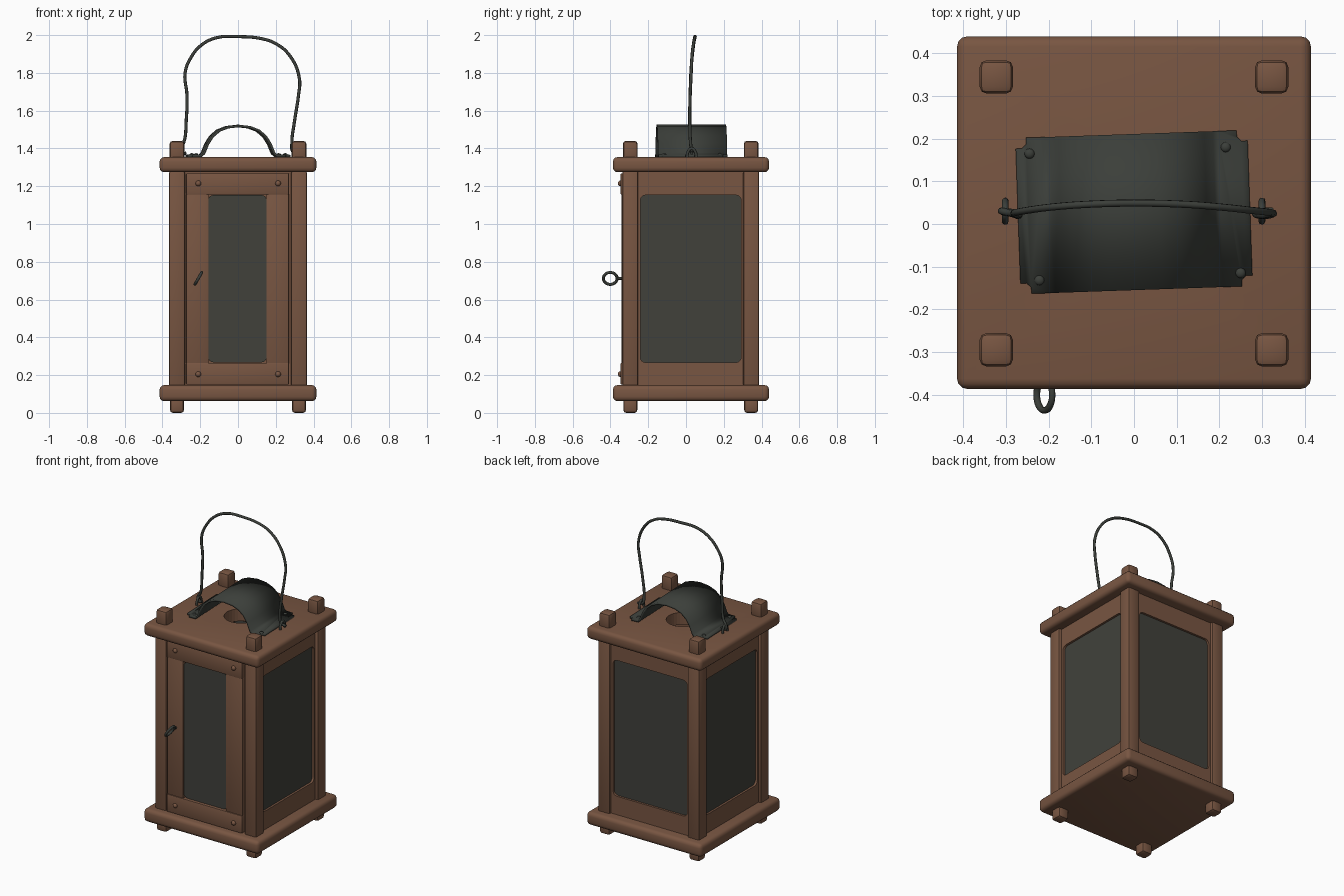
import bpy, bmesh, math
from mathutils import Matrix, Vector

if "Cube" in bpy.data.objects:
    bpy.data.objects.remove(bpy.data.objects["Cube"])

CY = 0.025  # centre of the body in y


def material(name, color):
    m = bpy.data.materials.new(name)
    m.diffuse_color = (*color, 1)
    m.use_nodes = True
    m.node_tree.nodes["Principled BSDF"].inputs["Base Color"].default_value = m.diffuse_color
    return m


WOOD = material("brown wood", (0.188, 0.092, 0.054))
GLASS = material("smoky glass", (0.052, 0.053, 0.044))
METAL = material("dark iron", (0.044, 0.049, 0.042))


def finish(ob, mat, angle=35):
    ob.data.materials.clear()
    ob.data.materials.append(mat)
    bpy.ops.object.select_all(action='DESELECT')
    ob.select_set(True)
    bpy.context.view_layer.objects.active = ob
    if ob.type == 'CURVE':
        bpy.ops.object.convert(target='MESH')
    bpy.ops.object.shade_smooth_by_angle(angle=math.radians(angle))
    return ob


def from_bmesh(name, bm):
    bmesh.ops.recalc_face_normals(bm, faces=bm.faces)
    me = bpy.data.meshes.new(name)
    bm.to_mesh(me)
    bm.free()
    ob = bpy.data.objects.new(name, me)
    bpy.context.collection.objects.link(ob)
    return ob


def box(name, x, y, z, mat=WOOD, bevel=0.008, segments=2):
    bm = bmesh.new()
    bmesh.ops.create_cube(bm, size=1)
    for v in bm.verts:
        v.co = Vector([a + (b - a) * (c + 0.5) for (a, b), c in zip((x, y, z), v.co)])
    if bevel:
        bmesh.ops.bevel(bm, geom=bm.edges[:], offset=bevel, segments=segments,
                        profile=0.5, affect='EDGES')
    return finish(from_bmesh(name, bm), mat)


def wire(name, pts, radius, cyclic=False):
    cu = bpy.data.curves.new(name, 'CURVE')
    cu.dimensions = '3D'
    cu.bevel_depth = radius
    cu.bevel_resolution = 2
    cu.resolution_u = 6
    cu.use_fill_caps = True
    sp = cu.splines.new('BEZIER')
    sp.bezier_points.add(len(pts) - 1)
    for p, co in zip(sp.bezier_points, pts):
        p.co = co
        p.handle_left_type = p.handle_right_type = 'AUTO'
    sp.use_cyclic_u = cyclic
    ob = bpy.data.objects.new(name, cu)
    bpy.context.collection.objects.link(ob)
    return finish(ob, METAL, 60)


def rounded_rect(x0, x1, z0, z1, r, n=4):
    pts = []
    for i, (cx, cz) in enumerate([(x1 - r, z1 - r), (x0 + r, z1 - r),
                                  (x0 + r, z0 + r), (x1 - r, z0 + r)]):
        for k in range(n + 1):
            a = math.pi / 2 * (i + k / n)
            pts.append((cx + r * math.cos(a), cz + r * math.sin(a)))
    return pts


def flat_panel(name, outlines, depth, matrix, mat):
    """Extruded 2D outlines (inner ones become holes), stood upright."""
    cu = bpy.data.curves.new(name, 'CURVE')
    cu.dimensions = '2D'
    cu.fill_mode = 'BOTH'
    cu.extrude = depth / 2
    for pts in outlines:
        sp = cu.splines.new('POLY')
        sp.points.add(len(pts) - 1)
        for p, (u, v) in zip(sp.points, pts):
            p.co = (u, v, 0, 1)
        sp.use_cyclic_u = True
    ob = bpy.data.objects.new(name, cu)
    bpy.context.collection.objects.link(ob)
    ob.matrix_world = matrix
    return finish(ob, mat)


def ball(name, loc, scale):
    bm = bmesh.new()
    bmesh.ops.create_uvsphere(bm, u_segments=12, v_segments=8, radius=1,
                              matrix=Matrix.Translation(loc) @ Matrix.Diagonal((*scale, 1)))
    return finish(from_bmesh(name, bm), WOOD if "door" in name else METAL, 60)


# Base and roof boards
box("base_board", (-0.415, 0.415), (-0.387, 0.44), (0.062, 0.147), bevel=0.024, segments=3)
roof = box("roof_board", (-0.415, 0.415), (-0.387, 0.44), (1.274, 1.354), bevel=0.024, segments=3)

# Round smoke hole through the roof
bm = bmesh.new()
bmesh.ops.create_cone(bm, cap_ends=True, segments=32, radius1=0.1, radius2=0.1, depth=0.4,
                      matrix=Matrix.Translation((0, 0.03, 1.31)))
cutter = from_bmesh("smoke_hole_cutter", bm)
cutter.hide_render = True
cutter.hide_viewport = True
mod = roof.modifiers.new("smoke_hole", 'BOOLEAN')
mod.operation = 'DIFFERENCE'
mod.solver = 'EXACT'
mod.object = cutter

# Corner posts with pegs above and feet below
for sx, side in ((-1, "left"), (1, "right")):
    for sy, end in ((-1, "front"), (1, "back")):
        x, y = sx * 0.323, CY + sy * 0.32
        tag = f"{end}_{side}"
        box("post_" + tag, (x - 0.042, x + 0.042), (y - 0.042, y + 0.042), (0.14, 1.28), bevel=0.01)
        box("foot_" + tag, (x - 0.037, x + 0.037), (y - 0.037, y + 0.037), (0.0, 0.08), bevel=0.015)
        box("peg_" + tag, (x - 0.039, x + 0.039), (y - 0.039, y + 0.039), (1.33, 1.44), bevel=0.016)

# Framed panes on the right, back and left
for name, turn, half in (("right", 90, 0.345), ("back", 180, 0.345), ("left", -90, 0.345)):
    spin = Matrix.Translation((0, CY, 0)) @ Matrix.Rotation(math.radians(turn), 4, 'Z')
    stand = Matrix.Rotation(math.pi / 2, 4, 'X')
    frame = [(-0.285, 0.142), (0.285, 0.142), (0.285, 1.278), (-0.285, 1.278)]
    opening = rounded_rect(-0.267, 0.267, 0.267, 1.153, 0.028)
    flat_panel(name + "_frame", [frame, opening], 0.04,
               spin @ Matrix.Translation((0, -half + 0.02, 0)) @ stand, WOOD)
    flat_panel(name + "_pane", [rounded_rect(-0.28, 0.28, 0.25, 1.17, 0.03)], 0.012,
               spin @ Matrix.Translation((0, -half + 0.02, 0)) @ stand, GLASS)

# Front door: rails, stiles and a recessed pane
box("door_bottom_rail", (-0.274, 0.27), (-0.346, -0.305), (0.15, 0.265), bevel=0.005)
box("door_top_rail", (-0.274, 0.27), (-0.346, -0.305), (1.156, 1.268), bevel=0.005)
box("door_left_stile", (-0.274, -0.156), (-0.341, -0.305), (0.26, 1.16), bevel=0.005)
box("door_right_stile", (0.15, 0.27), (-0.341, -0.305), (0.26, 1.16), bevel=0.005)
box("door_backing", (-0.285, 0.285), (-0.31, -0.29), (0.142, 1.278), bevel=0)
stand = Matrix.Translation((0, -0.322, 0)) @ Matrix.Rotation(math.pi / 2, 4, 'X')
flat_panel("door_pane", [rounded_rect(-0.157, 0.151, 0.268, 1.153, 0.025)], 0.02, stand, GLASS)
for x in (-0.21, 0.212):
    for z in (0.205, 1.215):
        ball("door_peg", (x, -0.347, z), (0.015, 0.014, 0.015))

# Ring pull on the door
centre = Vector((-0.21, -0.401, 0.712))
slant = Vector((0.5, 0, 0.87))
ring = [centre + 0.036 * (math.cos(a) * Vector((0, 1, 0)) + math.sin(a) * slant)
        for a in (i * math.pi / 4 for i in range(8))]
wire("ring_pull", ring, 0.008, True)
wire("ring_stem", [(-0.21, -0.368, 0.712), (-0.21, -0.33, 0.712)], 0.008)

# Arched smoke hood over the hole, bent from sheet iron
half_arch = [(-0.272, 1.36), (-0.2, 1.362), (-0.186, 1.374), (-0.165, 1.425), (-0.14, 1.464),
             (-0.105, 1.494), (-0.06, 1.512), (0, 1.519)]
arch = half_arch + [(-x, z) for x, z in reversed(half_arch[:-1])]
bm = bmesh.new()
rows = [[bm.verts.new((x, y, z)) for x, z in arch] for y in (-0.183, 0.183)]
for i in range(len(arch) - 1):
    bm.faces.new((rows[0][i], rows[0][i + 1], rows[1][i + 1], rows[1][i]))
corners = [r[i] for r in rows for i in (0, -1)]
bmesh.ops.bevel(bm, geom=corners, offset=0.025, segments=3, affect='VERTICES')
hood = from_bmesh("smoke_hood", bm)
hood.matrix_world = Matrix.Translation((0, 0.028, 0)) @ Matrix.Rotation(math.radians(2), 4, 'Z')
thick = hood.modifiers.new("sheet", 'SOLIDIFY')
thick.thickness = 0.013
thick.offset = 0
finish(hood, METAL, 40)
for x, y in ((-0.245, 0.165), (0.215, 0.18), (-0.222, -0.132), (0.25, -0.115)):
    ball("hood_nail", (x, y, 1.367), (0.012, 0.012, 0.008))

# Carrying handle of bent wire hooked into two staples
wire("handle", [(-0.275, 0.025, 1.375), (-0.305, 0.03, 1.372), (-0.31, 0.03, 1.395),
                (-0.288, 0.025, 1.43), (-0.274, 0.02, 1.55), (-0.27, 0.022, 1.68),
                (-0.28, 0.026, 1.8), (-0.25, 0.032, 1.88), (-0.19, 0.04, 1.95),
                (-0.11, 0.046, 1.987), (0, 0.049, 1.992), (0.12, 0.046, 1.982),
                (0.2, 0.04, 1.955), (0.275, 0.032, 1.89), (0.325, 0.026, 1.77),
                (0.32, 0.022, 1.68), (0.3, 0.02, 1.55), (0.285, 0.025, 1.42),
                (0.29, 0.03, 1.385), (0.325, 0.03, 1.375)], 0.0085)
for x in (-0.302, 0.3):
    wire("staple", [(x, 0.006, 1.345), (x, 0.01, 1.38), (x, 0.03, 1.4),
                    (x, 0.05, 1.38), (x, 0.054, 1.345)], 0.008)
